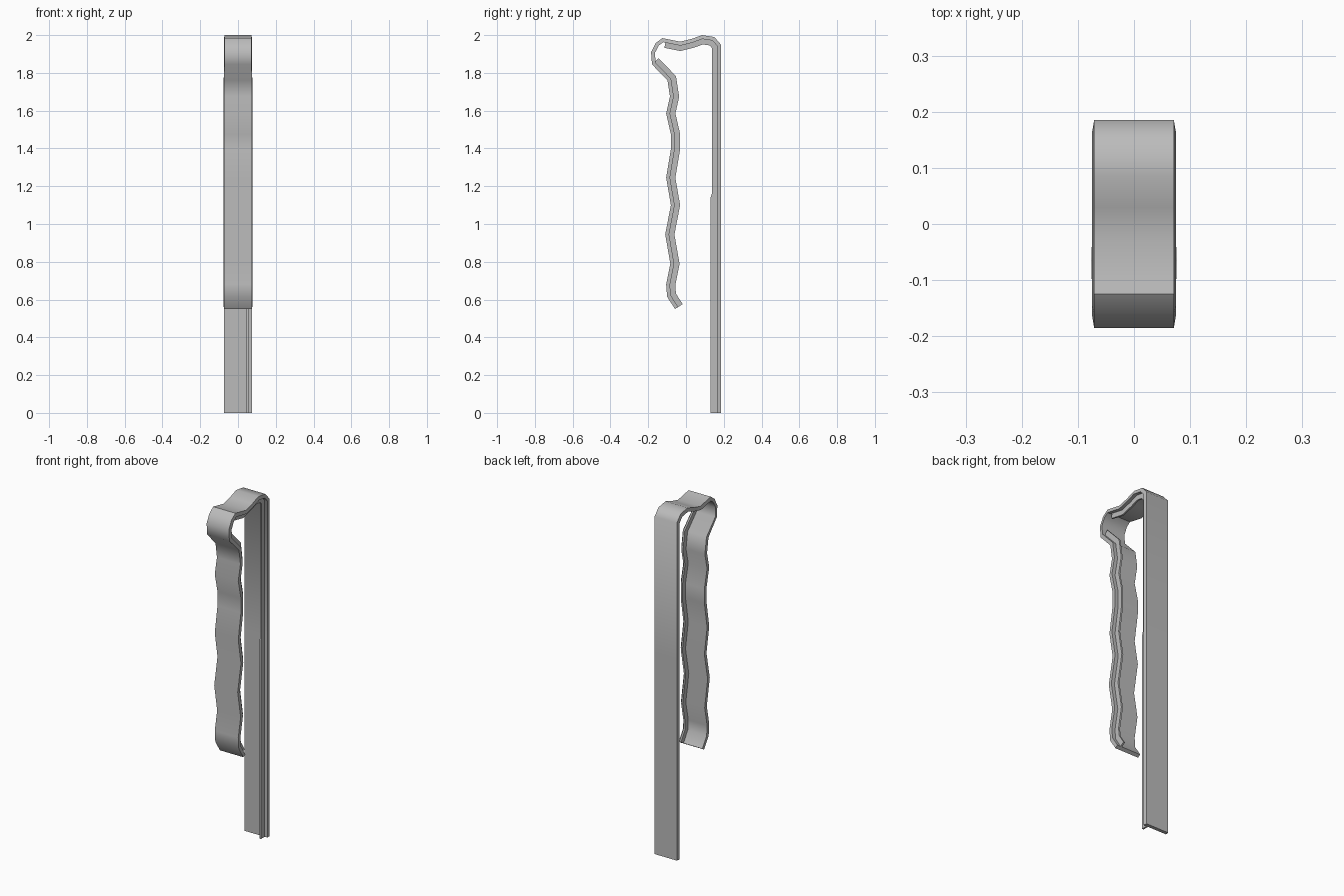
import bpy
import bmesh
from mathutils import Vector

cube = bpy.data.objects.get("Cube")
if cube:
    bpy.data.objects.remove(cube, do_unlink=True)

steel = bpy.data.materials.new("plain grey steel")
steel.use_nodes = True
GREY = (0.5, 0.5, 0.5, 1)
steel.diffuse_color = GREY
steel.node_tree.nodes["Principled BSDF"].inputs["Base Color"].default_value = GREY

# Outer side profile (y, z): back leg, top bend, wavy front leg
BACK = [(.185, 0), (.185, 1.14), (.185, 1.16), (.185, 1.95)]
TOP = [(.15, 1.99), (.085, 2), (.03, 1.98), (-.03, 1.965), (-.105, 1.98)]
BEND = [(-.125, 1.984), (-.16, 1.958), (-.185, 1.91)]
FRONT = [(-.18, 1.845), (-.098, 1.76), (-.085, 1.675), (-.105, 1.585),
         (-.08, 1.475), (-.08, 1.395), (-.105, 1.245), (-.08, 1.1),
         (-.11, .945), (-.083, .79), (-.105, .68), (-.1, .615), (-.058, .55)]
THICK = .02


def offset(path, dist):
    """Shift a profile inward, with mitred corners; dist(point) is the amount."""
    pts = [Vector(p) for p in path]
    normals = []
    for a, b in zip(pts, pts[1:]):
        d = (b - a).normalized()
        normals.append(Vector((-d.y, d.x)))
    result = []
    for i, p in enumerate(pts):
        n0, n1 = normals[max(i - 1, 0)], normals[min(i, len(normals) - 1)]
        result.append(p + (n0 + n1) * dist(p) / (1 + n0.dot(n1)))
    return result


def strip(name, path, inner, outer, spans):
    """Sweep a four-sided section; spans(point) gives outer and inner x ranges."""
    bm = bmesh.new()
    rings = []
    for p, q, base in zip(offset(path, outer), offset(path, inner), path):
        (a, b), (c, d) = spans(base)
        rings.append([bm.verts.new(v) for v in
                      ((a, *p), (b, *p), (d, *q), (c, *q))])
    for r, s in zip(rings, rings[1:]):
        for i in range(4):
            j = (i + 1) % 4
            bm.faces.new((r[i], r[j], s[j], s[i]))
    bm.faces.new(rings[0])
    bm.faces.new(rings[-1])
    bmesh.ops.recalc_face_normals(bm, faces=bm.faces)
    mesh = bpy.data.meshes.new(name)
    bm.to_mesh(mesh)
    bm.free()
    mesh.materials.append(steel)
    obj = bpy.data.objects.new(name, mesh)
    bpy.context.collection.objects.link(obj)
    bpy.ops.object.select_all(action='DESELECT')
    obj.select_set(True)
    bpy.context.view_layer.objects.active = obj
    bpy.ops.object.shade_smooth_by_angle(angle=.8)


def band_spans(p):
    # The front leg is slightly wider; the outer face is narrower than the inner
    if p[0] < 0 and p[1] < 1.77:
        return (-.075, .075), (-.0755, .0755)
    return (-.071, .071), (-.0745, .0745)


def rib_spans(p):
    return (.045, .055), (.045, .055)


def rib_depth(p):
    return .055 if p[0] > .16 and p[1] < 1.15 else .048


# Bent band
strip("bent_band", BACK + TOP + BEND + FRONT,
      lambda p: THICK, lambda p: 0, band_spans)

# Stiffening ribs on the inside, interrupted at the front bend
for name, path in (("back_rib", BACK + TOP), ("front_rib", FRONT)):
    strip(name, path, rib_depth, lambda p: THICK - .004, rib_spans)
